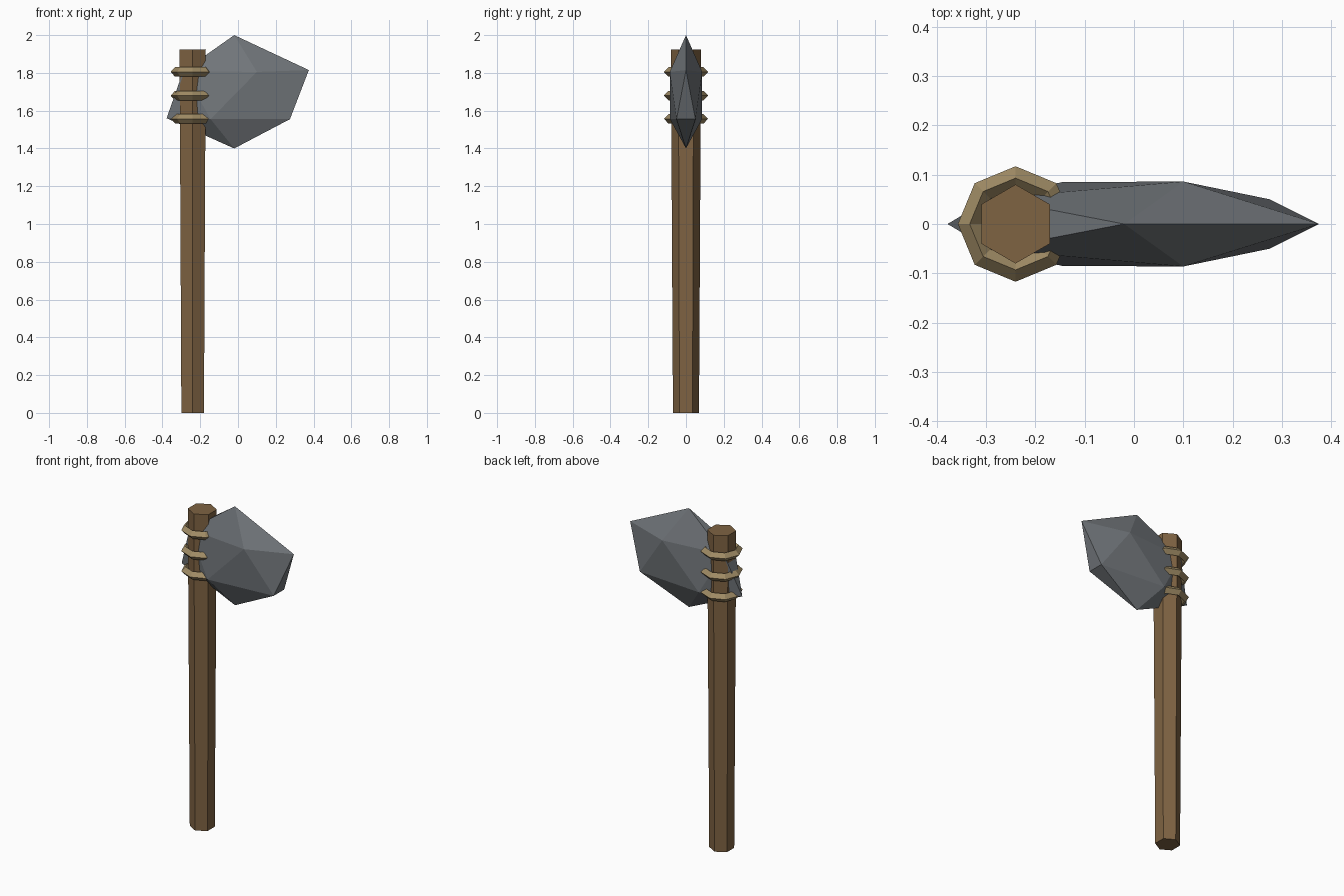
import bpy, bmesh, math

if "Cube" in bpy.data.objects:
    bpy.data.objects.remove(bpy.data.objects["Cube"])


def material(name, rgb):
    m = bpy.data.materials.new(name)
    m.diffuse_color = (*rgb, 1.0)
    m.use_nodes = True
    m.node_tree.nodes["Principled BSDF"].inputs["Base Color"].default_value = m.diffuse_color
    return m


WOOD = material("brown wood", (0.21, 0.125, 0.055))
STONE = material("grey stone", (0.165, 0.18, 0.195))
CORD = material("tan cord", (0.35, 0.26, 0.13))

HANDLE_X = -0.24


def add_object(name, bm, mat):
    bmesh.ops.recalc_face_normals(bm, faces=bm.faces[:])
    mesh = bpy.data.meshes.new(name)
    bm.to_mesh(mesh)
    bm.free()
    mesh.materials.append(mat)
    obj = bpy.data.objects.new(name, mesh)
    bpy.context.collection.objects.link(obj)
    return obj


def ring_verts(bm, n, radius, z):
    # corners lie on the y axis
    return [bm.verts.new((radius * math.sin(2 * math.pi * i / n),
                          radius * math.cos(2 * math.pi * i / n), z))
            for i in range(n)]


def bridge(bm, a, b):
    n = len(a)
    for i in range(n):
        j = (i + 1) % n
        bm.faces.new((a[i], a[j], b[j], b[i]))


# Handle: six-sided shaft, slightly thicker at the top
bm = bmesh.new()
low = ring_verts(bm, 6, 0.069, 0.0)
high = ring_verts(bm, 6, 0.08, 1.925)
bridge(bm, low, high)
bm.faces.new(low)
bm.faces.new(high)
add_object("handle", bm, WOOD).location.x = HANDLE_X

# Stone head: flattened twenty-sided rock with a pointed cutting edge
bm = bmesh.new()
top = bm.verts.new((-0.02, 0, 2.0))
bottom = bm.verts.new((-0.02, 0, 1.4))
upper = [bm.verts.new(p) for p in (
    (0.375, 0, 1.815), (0.10, 0.086, 1.805), (-0.29, 0.052, 1.81),
    (-0.29, -0.052, 1.81), (0.10, -0.086, 1.805))]
lower = [bm.verts.new(p) for p in (
    (0.275, 0.05, 1.555), (-0.145, 0.085, 1.555), (-0.378, 0, 1.56),
    (-0.145, -0.085, 1.555), (0.275, -0.05, 1.555))]
for i in range(5):
    j = (i + 1) % 5
    bm.faces.new((top, upper[i], upper[j]))
    bm.faces.new((upper[i], lower[i], upper[j]))
    bm.faces.new((lower[i], lower[j], upper[j]))
    bm.faces.new((bottom, lower[j], lower[i]))
add_object("stone_head", bm, STONE)

# Cord bindings: eight-sided rings with a diamond cross-section
for k, z in enumerate((1.557, 1.68, 1.805)):
    bm = bmesh.new()
    loops = [ring_verts(bm, 8, r, dz) for r, dz in
             ((0.117, 0), (0.093, 0.025), (0.069, 0), (0.093, -0.025))]
    for i in range(4):
        bridge(bm, loops[i], loops[(i + 1) % 4])
    add_object(f"cord_binding_{k + 1}", bm, CORD).location = (HANDLE_X, 0, z)
